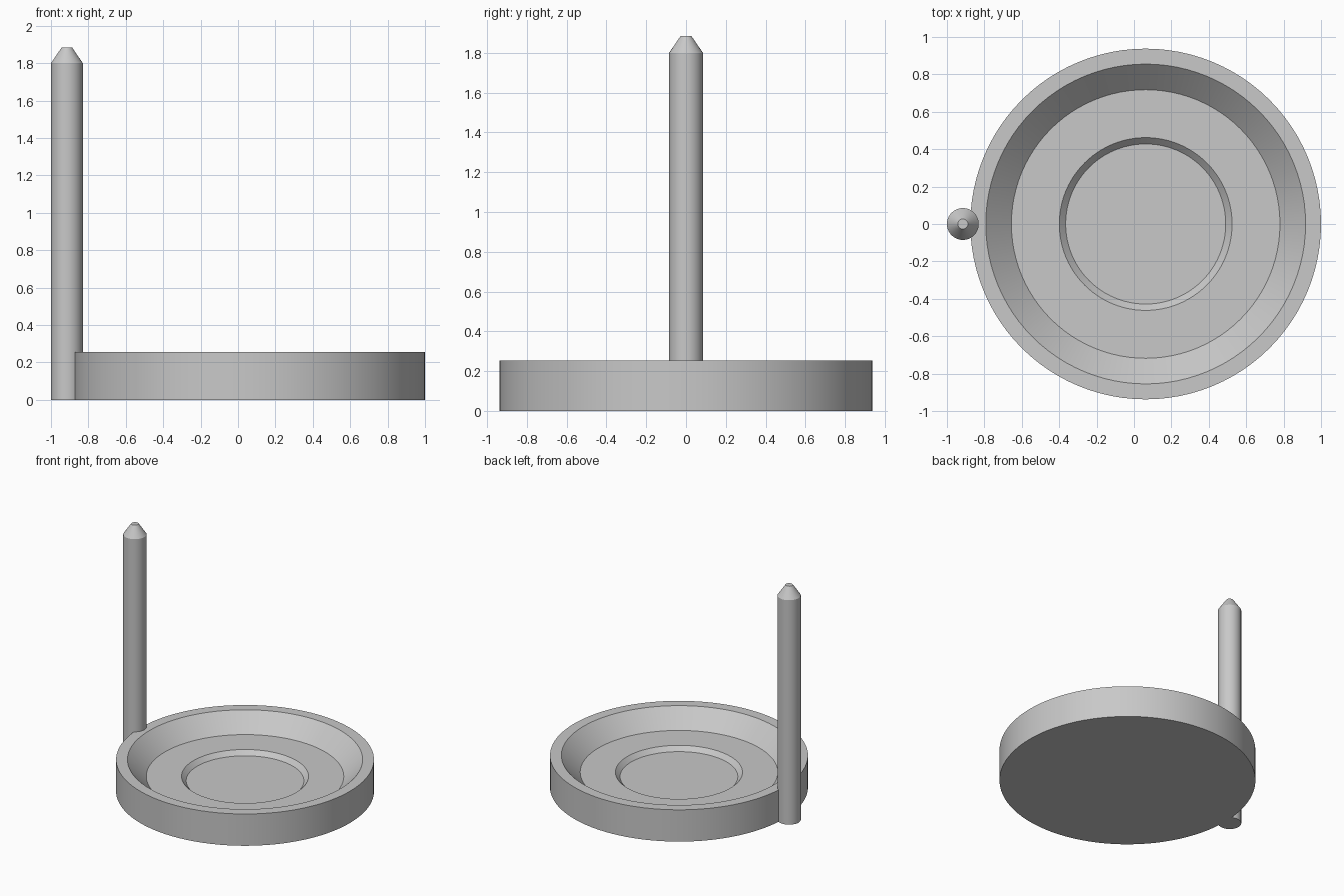
import bpy, bmesh, math

if "Cube" in bpy.data.objects:
    bpy.data.objects.remove(bpy.data.objects["Cube"])

grey = bpy.data.materials.new("light_grey")
grey.diffuse_color = (0.58, 0.58, 0.58, 1)
grey.use_nodes = True
grey.node_tree.nodes["Principled BSDF"].inputs["Base Color"].default_value = grey.diffuse_color


def lathe(name, profile, centre_x, sides):
    """Revolve (radius, z) points around a vertical axis; the ends are capped."""
    bm = bmesh.new()
    rings = []
    for r, z in profile:
        rings.append([bm.verts.new((r * math.cos(2 * math.pi * i / sides),
                                    r * math.sin(2 * math.pi * i / sides), z))
                      for i in range(sides)])
    for a, b in zip(rings, rings[1:]):
        for i in range(sides):
            j = (i + 1) % sides
            bm.faces.new((a[i], a[j], b[j], b[i]))
    bm.faces.new(rings[0][::-1])
    bm.faces.new(rings[-1])
    bmesh.ops.recalc_face_normals(bm, faces=bm.faces)
    mesh = bpy.data.meshes.new(name)
    bm.to_mesh(mesh)
    bm.free()
    mesh.materials.append(grey)
    obj = bpy.data.objects.new(name, mesh)
    obj.location.x = centre_x
    bpy.context.collection.objects.link(obj)
    bpy.ops.object.select_all(action='DESELECT')
    obj.select_set(True)
    bpy.context.view_layer.objects.active = obj
    bpy.ops.object.shade_smooth_by_angle(angle=math.radians(25))
    return obj


# Round dish: outer wall, flat rim, sloped inside, floor and shallow centre recess
lathe("dish", [(0.9375, 0), (0.9375, 0.255), (0.855, 0.255), (0.718, 0.12),
               (0.462, 0.12), (0.428, 0.085)], 0.0625, 96)

# Upright post with a tapered blunt tip, set into the dish wall
lathe("post", [(0.085, 0), (0.085, 1.8), (0.027, 1.885)], -0.915, 48)
